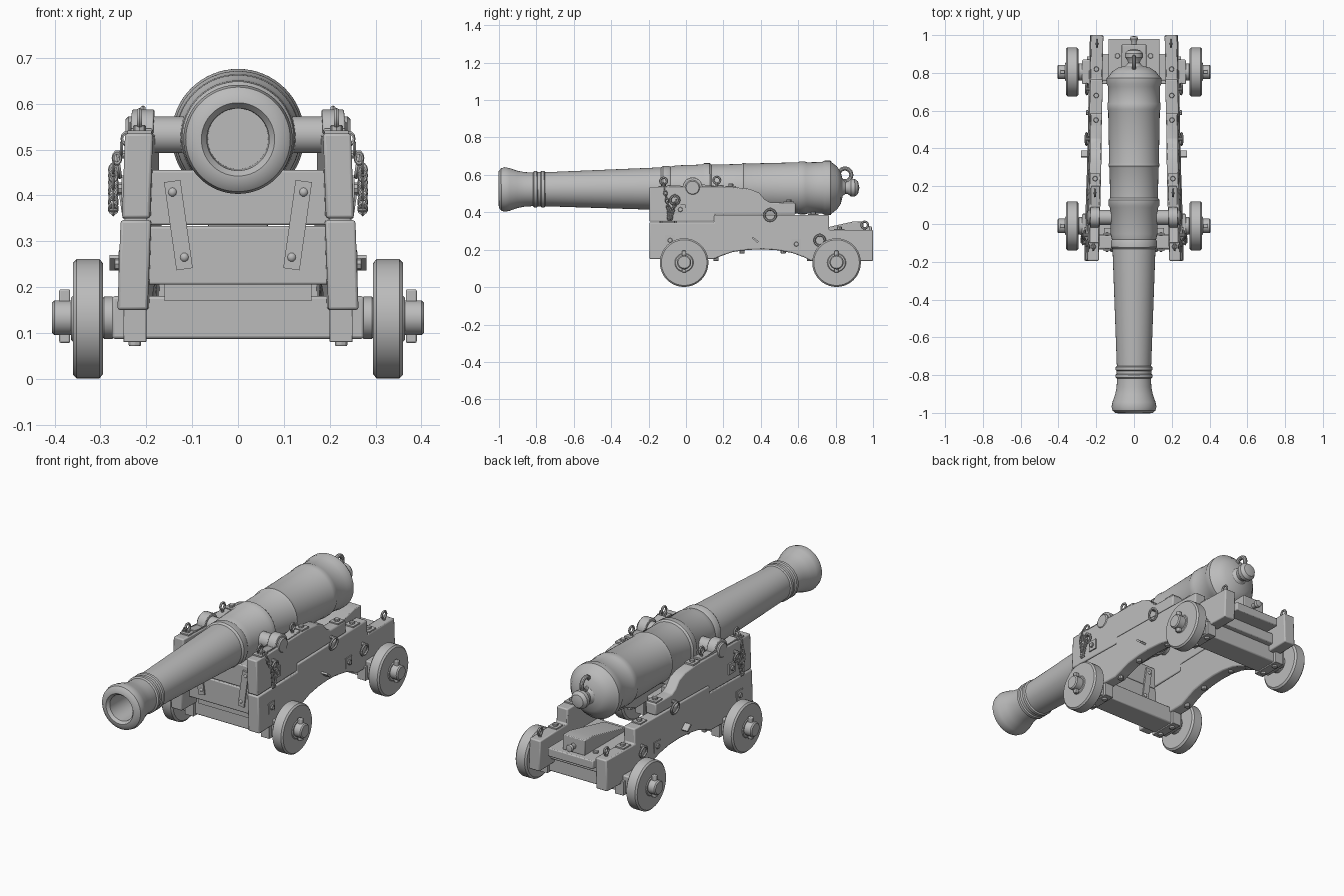
import bpy, bmesh, math
from mathutils import Matrix, Vector

cube = bpy.data.objects.get("Cube")
if cube:
    bpy.data.objects.remove(cube, do_unlink=True)

grey = bpy.data.materials.new("plain grey")
grey.use_nodes = True
GREY = (0.5, 0.5, 0.5, 1)
grey.diffuse_color = GREY
grey.node_tree.nodes["Principled BSDF"].inputs["Base Color"].default_value = GREY

ALONG = {"x": Matrix.Rotation(math.pi / 2, 4, "Y"),
         "y": Matrix.Rotation(-math.pi / 2, 4, "X"),
         "z": Matrix.Identity(4)}


def lean(x, y, z):
    """Offset of the splayed side cheeks at a given place."""
    return x - 0.025 * (y + 0.19) - 0.035 * (z - 0.15)


def finish(name, bm, mirror=False, bevel=0, splay=False):
    bmesh.ops.recalc_face_normals(bm, faces=bm.faces)
    if splay:
        for v in bm.verts:
            v.co.x = lean(*v.co)
    me = bpy.data.meshes.new(name)
    bm.to_mesh(me)
    bm.free()
    me.materials.append(grey)
    ob = bpy.data.objects.new(name, me)
    bpy.context.collection.objects.link(ob)
    bpy.context.view_layer.objects.active = ob
    bpy.ops.object.select_all(action="DESELECT")
    ob.select_set(True)
    bpy.ops.object.shade_smooth_by_angle(angle=math.radians(35))
    if bevel:
        m = ob.modifiers.new("Bevel", "BEVEL")
        m.width, m.segments, m.limit_method = bevel, 2, "ANGLE"
    if mirror:
        ob.modifiers.new("Mirror", "MIRROR")
    return ob


def add_box(bm, lo, hi, rot=None):
    lo, hi = Vector(lo), Vector(hi)
    mat = Matrix.Translation((lo + hi) / 2) @ (rot or Matrix()) @ Matrix.Diagonal((*(hi - lo), 1))
    bmesh.ops.create_cube(bm, size=1, matrix=mat)


def add_lathe(bm, at, axis, prof, seg=32):
    """Spin (distance, radius) points about an axis; radius 0 closes an end."""
    mat = Matrix.Translation(at) @ ALONG[axis]
    rings = []
    for d, r in prof:
        n = seg if r else 1
        rings.append([bm.verts.new(mat @ Vector((r * math.cos(math.tau * i / n),
                                                 r * math.sin(math.tau * i / n), d))) for i in range(n)])
    for a, b in zip(rings, rings[1:]):
        for i in range(seg):
            j = (i + 1) % seg
            quad = [a[i % len(a)], a[j % len(a)], b[j % len(b)], b[i % len(b)]]
            bm.faces.new(list(dict.fromkeys(quad)))


def add_rod(bm, at, axis, length, r, seg=16):
    c = min(r, length) * 0.15
    add_lathe(bm, at, axis, [(0, 0), (0, r - c), (c, r), (length - c, r), (length, r - c), (length, 0)], seg)


def add_ring(bm, at, r, thick, rot=None, stretch=1.0, seg=16, sides=6):
    """Torus facing x unless rotated; stretch lengthens it along z."""
    mat = Matrix.Translation(at) @ (rot or Matrix())
    rings = []
    for i in range(seg):
        a = math.tau * i / seg
        rings.append([bm.verts.new(mat @ Vector((thick * math.sin(b), (r + thick * math.cos(b)) * math.cos(a),
                      (r + thick * math.cos(b)) * math.sin(a) * stretch)))
                      for b in (math.tau * k / sides for k in range(sides))])
    for i in range(seg):
        p, q = rings[i], rings[(i + 1) % seg]
        for k in range(sides):
            m = (k + 1) % sides
            bm.faces.new((p[k], p[m], q[m], q[k]))


def add_plate(bm, x0, x1, outline):
    """Extrude a (y, z) outline between two x values."""
    a = [bm.verts.new((x0, y, z)) for y, z in outline]
    b = [bm.verts.new((x1, y, z)) for y, z in outline]
    bm.faces.new(a)
    bm.faces.new(b)
    for i in range(len(a)):
        j = (i + 1) % len(a)
        bm.faces.new((a[i], a[j], b[j], b[i]))


# Gun barrel: bore, muzzle swell, reinforces, base ring, dome and button
bm = bmesh.new()
add_lathe(bm, (0, 0, 0.527), "y", [
    (-0.75, 0), (-0.75, 0.066), (-0.985, 0.068), (-1, 0.08), (-0.998, 0.098), (-0.985, 0.114),
    (-0.965, 0.119), (-0.94, 0.114), (-0.9, 0.1), (-0.86, 0.092), (-0.815, 0.09), (-0.81, 0.098),
    (-0.795, 0.098), (-0.79, 0.092), (-0.775, 0.092), (-0.77, 0.098), (-0.755, 0.098), (-0.75, 0.091),
    (-0.13, 0.114), (-0.12, 0.122), (-0.09, 0.122), (-0.08, 0.117), (-0.05, 0.124), (0.09, 0.128),
    (0.1, 0.135), (0.13, 0.135), (0.14, 0.127), (0.3, 0.13), (0.31, 0.136), (0.33, 0.132),
    (0.6, 0.137), (0.61, 0.141), (0.64, 0.141), (0.65, 0.137), (0.73, 0.138), (0.745, 0.145),
    (0.775, 0.145), (0.785, 0.134), (0.81, 0.115), (0.83, 0.085), (0.84, 0.045), (0.855, 0.032),
    (0.868, 0.034), (0.885, 0.047), (0.905, 0.047), (0.922, 0.034), (0.93, 0)], 64)
barrel = finish("gun_barrel", bm)
barrel.rotation_euler.x = 0.005

bm = bmesh.new()
add_ring(bm, (0, 0.85, 0.6), 0.034, 0.011, seg=24, sides=10)
finish("breech_loop", bm)

bm = bmesh.new()
add_rod(bm, (0.08, 0.035, 0.532), "x", 0.165, 0.04, 32)
finish("trunnion", bm, mirror=True)

# Side cheeks, each of two stepped planks
arch = [(0.15, 0.15), (0.19, 0.167), (0.25, 0.188), (0.33, 0.199), (0.41, 0.202), (0.49, 0.197),
        (0.57, 0.182), (0.63, 0.16), (0.67, 0.14)]
bm = bmesh.new()
add_plate(bm, 0.197, 0.263, [(-0.195, 0.15)] + arch + [
    (1, 0.14), (1, 0.305), (0.765, 0.305), (0.765, 0.385), (0.15, 0.385), (0.15, 0.346), (-0.195, 0.346)])
finish("lower_cheek", bm, True, 0.006, True)
bm = bmesh.new()
add_plate(bm, 0.199, 0.26, [
    (-0.195, 0.35), (0.155, 0.35), (0.155, 0.388), (0.585, 0.388), (0.585, 0.45), (0.45, 0.452),
    (0.42, 0.47), (0.39, 0.505), (0.34, 0.525), (0.25, 0.535), (-0.195, 0.535)])
finish("upper_cheek", bm, True, 0.006, True)

# Cap straps over the trunnions
bm = bmesh.new()
arc = [math.pi * i / 12 for i in range(13)]
add_plate(bm, 0.203, 0.252, [(-0.1, 0.534), (-0.1, 0.547)]
          + [(0.035 - 0.053 * math.cos(a), 0.534 + 0.053 * math.sin(a)) for a in arc]
          + [(0.2, 0.547), (0.2, 0.534)])
finish("cap_strap", bm, True, 0.003, True)

# Cross timbers at the front, with iron straps
bm = bmesh.new()
add_box(bm, (-0.2, -0.13, 0.335), (0.2, -0.06, 0.455))
add_box(bm, (-0.2, -0.135, 0.205), (0.2, -0.055, 0.333))
finish("front_transom", bm, bevel=0.005)
bm = bmesh.new()
add_box(bm, (-0.16, -0.11, 0.17), (0.16, -0.02, 0.21))
finish("transom_foot", bm)
bm = bmesh.new()
for y in (-0.138, -0.053):
    add_box(bm, (0.112, y - 0.005, 0.238), (0.148, y + 0.005, 0.432), Matrix.Rotation(0.14, 4, "Y"))
    for x, z in ((0.143, 0.407), (0.117, 0.265)):
        bmesh.ops.create_uvsphere(bm, u_segments=10, v_segments=6, radius=0.011,
                                  matrix=Matrix.Translation((x, y, z)))
finish("transom_strap", bm, mirror=True)

# Axles, clamps, wheels and linch pins
for place, y in (("front", -0.01), ("rear", 0.805)):
    bm = bmesh.new()
    add_box(bm, (-0.275, y - 0.065, 0.087), (0.275, y + 0.065, 0.18))
    finish(place + "_axle", bm, bevel=0.006)
    bm = bmesh.new()
    add_rod(bm, (0.25, y, 0.133), "x", 0.156, 0.038, 24)
    add_rod(bm, (0.27, y, 0.133), "x", 0.026, 0.046, 24)
    finish(place + "_axle_arm", bm, mirror=True)
    bm = bmesh.new()
    add_lathe(bm, (0.294, y, 0.131), "x", [
        (0, 0), (0, 0.12), (0.008, 0.13), (0.058, 0.13), (0.066, 0.122), (0.066, 0.05),
        (0.07, 0.046), (0.07, 0)], 40)
    finish(place + "_wheel", bm, mirror=True)
    bm = bmesh.new()
    add_box(bm, (0.366, y - 0.011, 0.078), (0.39, y + 0.011, 0.195))
    finish(place + "_linch_pin", bm, True, 0.004)
    bm = bmesh.new()
    add_box(bm, (0.2, y - 0.082, 0.08), (0.25, y + 0.082, 0.155))
    for dy in (-0.045, 0.045):
        add_rod(bm, (0.225, y + dy, 0.071), "z", 0.02, 0.014, 8)
    finish(place + "_axle_clamp", bm, True, 0.004)

# Rear bed, wedge with handle, and rear cross timber
bm = bmesh.new()
add_box(bm, (-0.135, 0.56, 0.225), (0.135, 0.98, 0.27))
finish("rear_bed", bm, bevel=0.005)
bm = bmesh.new()
add_box(bm, (-0.19, 0.76, 0.17), (0.19, 0.9, 0.23))
finish("rear_transom", bm, bevel=0.005)
bm = bmesh.new()
add_plate(bm, -0.065, 0.065, [(0.6, 0.268), (0.95, 0.268), (0.95, 0.35), (0.89, 0.35), (0.6, 0.285)])
finish("elevating_wedge", bm, bevel=0.004)
bm = bmesh.new()
add_lathe(bm, (0, 0.94, 0.305), "y", [(0, 0), (0, 0.014), (0.025, 0.014), (0.04, 0.021), (0.052, 0.018), (0.056, 0)], 16)
finish("wedge_handle", bm)
bm = bmesh.new()
add_rod(bm, (0.088, 0.89, 0.265), "z", 0.014, 0.014, 12)
finish("bed_bolt", bm, mirror=True)

# Bolts with square washers along the cheek tops and sides
bm = bmesh.new()
for y, z in ((-0.12, 0.535), (0.24, 0.535), (0.55, 0.45), (0.68, 0.385), (0.82, 0.305)):
    x = lean(0.23, y, z)
    add_box(bm, (x - 0.026, y - 0.028, z - 0.004), (x + 0.026, y + 0.028, z + 0.007))
    add_rod(bm, (x, y, z), "z", 0.018, 0.014, 8)
for y, z in ((-0.085, 0.25), (-0.03, 0.415), (0.59, 0.23)):
    x = lean(0.262, y, z)
    add_box(bm, (x - 0.005, y - 0.026, z - 0.028), (x + 0.005, y + 0.026, z + 0.028))
    add_rod(bm, (x, y, z), "x", 0.014, 0.013, 8)
for y in (0.16, 0.3, 0.52, 0.66):
    z = 0.15 if y < 0.2 or y > 0.6 else 0.19
    add_rod(bm, (lean(0.23, y, z), y, z - 0.01), "z", 0.02, 0.014, 8)
finish("cheek_bolts", bm, mirror=True)

# Ring bolts
bm = bmesh.new()
for y, z, r in ((0.45, 0.385, 0.031), (0.715, 0.25, 0.028), (-0.06, 0.465, 0.024)):
    x = lean(0.26, y, z)
    add_rod(bm, (x - 0.01, y, z + r), "x", 0.032, 0.009, 10)
    add_ring(bm, (x + 0.016, y, z), r, 0.006, Matrix.Rotation(0.15, 4, "Y"))
for y, z in ((0.955, 0.305), (0.165, 0.545), (-0.12, 0.54)):
    x = lean(0.23, y, z)
    add_rod(bm, (x, y, z - 0.01), "z", 0.022, 0.008, 10)
    add_ring(bm, (x, y, z + 0.027), 0.018, 0.006)
finish("ring_bolts", bm, mirror=True)
bm = bmesh.new()
add_box(bm, (0.245, 0.35, 0.248), (0.28, 0.39, 0.258), Matrix.Rotation(-0.7, 4, "X"))
finish("side_toggle", bm, mirror=True)

# Chain hanging from the cheek top down in a loop to its side ring
bm = bmesh.new()
N = 24
for i in range(N):
    t = i / (N - 1)
    y = -0.12 + 0.065 * t + 0.008 * math.sin(t * math.tau)
    z = 0.545 - 0.09 * t - 0.13 * math.sin(t * math.pi)
    x = 0.235 + 0.037 * min(1, t * 6)
    slope = math.atan2(0.065, 0.09 + 0.41 * math.cos(t * math.pi))
    turn = Matrix.Rotation(slope, 4, "X") @ Matrix.Rotation(math.pi / 2 * (i % 2), 4, "Z")
    add_ring(bm, (x, y, z), 0.0085, 0.0033, turn, 1.45, 10, 5)
finish("cheek_chain", bm, mirror=True)
